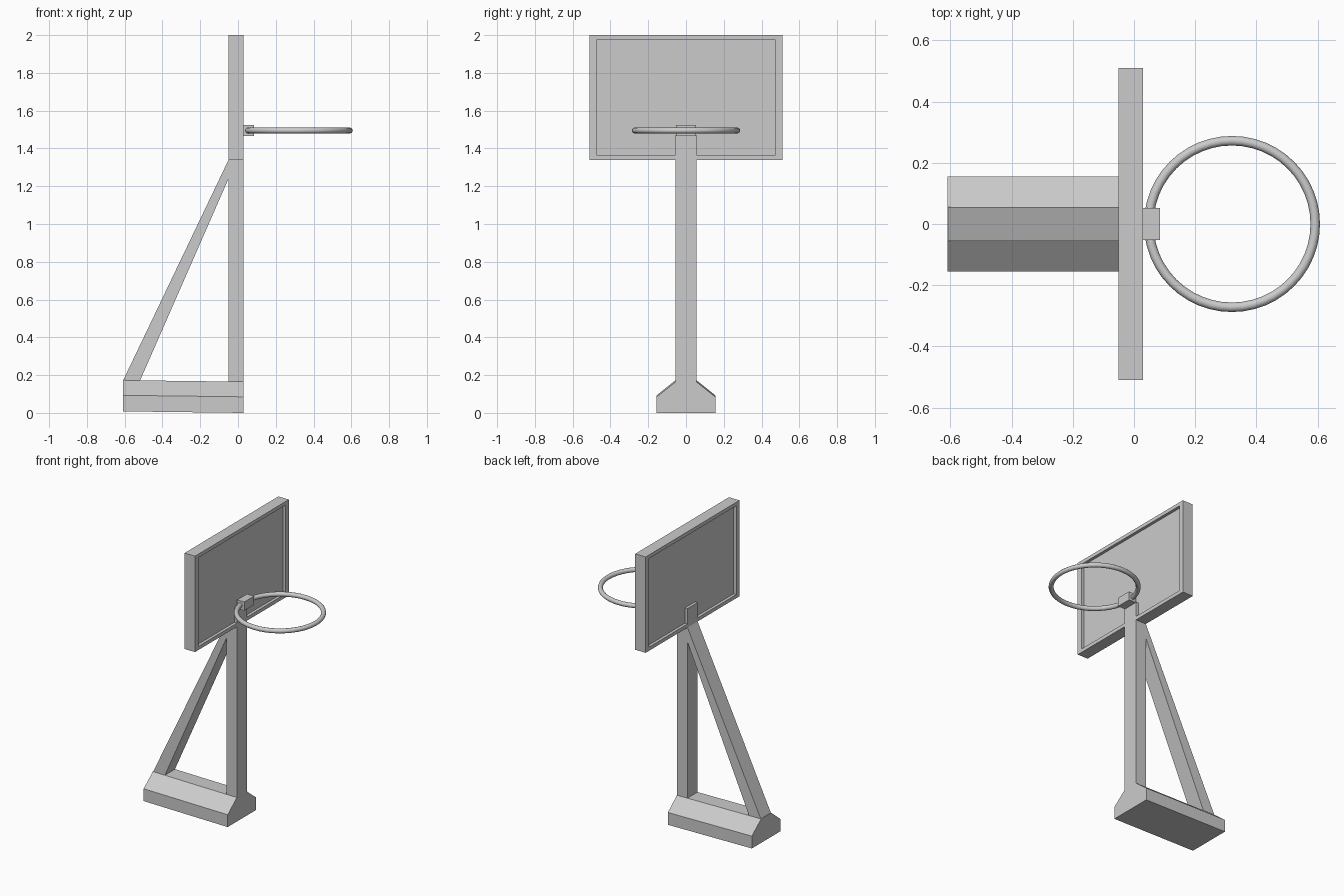
import bpy, bmesh
from mathutils import Vector

if "Cube" in bpy.data.objects:
    bpy.data.objects.remove(bpy.data.objects["Cube"])


def prism(name, points, offset):
    """Extrude a closed polygon along an offset vector."""
    bm = bmesh.new()
    face = bm.faces.new([bm.verts.new(p) for p in points])
    ext = bmesh.ops.extrude_face_region(bm, geom=[face], use_keep_orig=True)
    moved = [v for v in ext["geom"] if isinstance(v, bmesh.types.BMVert)]
    bmesh.ops.translate(bm, verts=moved, vec=Vector(offset))
    bmesh.ops.recalc_face_normals(bm, faces=bm.faces)
    mesh = bpy.data.meshes.new(name)
    bm.to_mesh(mesh)
    bm.free()
    obj = bpy.data.objects.new(name, mesh)
    bpy.context.collection.objects.link(obj)
    return obj


def mirrored(half, x):
    """Symmetric outline in the YZ plane from its right half."""
    return [(x, y, z) for y, z in half] + [(x, -y, z) for y, z in reversed(half)]


BACK, FRONT = -0.05, 0.03
W = 0.055           # half width of post and brace

# Base, chamfered and rising very slightly to the rear
prism("base", mirrored([(0.155, 0.0), (0.155, 0.085), (W, 0.165)], FRONT),
      (-0.64, 0, 0.008))

# Post and backboard in one T-shaped outline
board = prism("post_and_backboard",
              mirrored([(W, 0.16), (W, 1.34), (0.51, 1.34), (0.51, 2.0)], BACK),
              (FRONT - BACK, 0, 0))

# Recessed panels front and back, notched around the post top
recess = [(W, 1.47), (W, 1.365), (0.475, 1.365), (0.475, 1.975)]
for x in (FRONT - 0.02, BACK + 0.02):
    depth = 0.1 if x > -0.01 else -0.1
    cutter = prism("recess_cutter", mirrored(recess, x), (depth, 0, 0))
    cutter.hide_render = True
    mod = board.modifiers.new("recess", "BOOLEAN")
    mod.operation = "DIFFERENCE"
    mod.solver = "EXACT"
    mod.object = cutter
    bpy.context.view_layer.objects.active = board
    bpy.ops.object.modifier_apply(modifier=mod.name)
    bpy.data.objects.remove(cutter)

# Diagonal rear brace
prism("rear_brace",
      [(x, -W, z) for x, z in [(-0.61, 0.168), (-0.52, 0.168), (BACK, 1.24), (BACK, 1.34)]],
      (0, 2 * W, 0))

# Bracket holding the rim
prism("rim_bracket", mirrored([(0.053, 1.465), (0.053, 1.525)], FRONT), (0.055, 0, 0))

# Rim
bpy.ops.mesh.primitive_torus_add(location=(0.32, 0, 1.495), major_radius=0.272,
                                 minor_radius=0.0155, major_segments=48, minor_segments=12)
rim = bpy.context.object
rim.name = "rim"
bpy.ops.object.shade_smooth()
